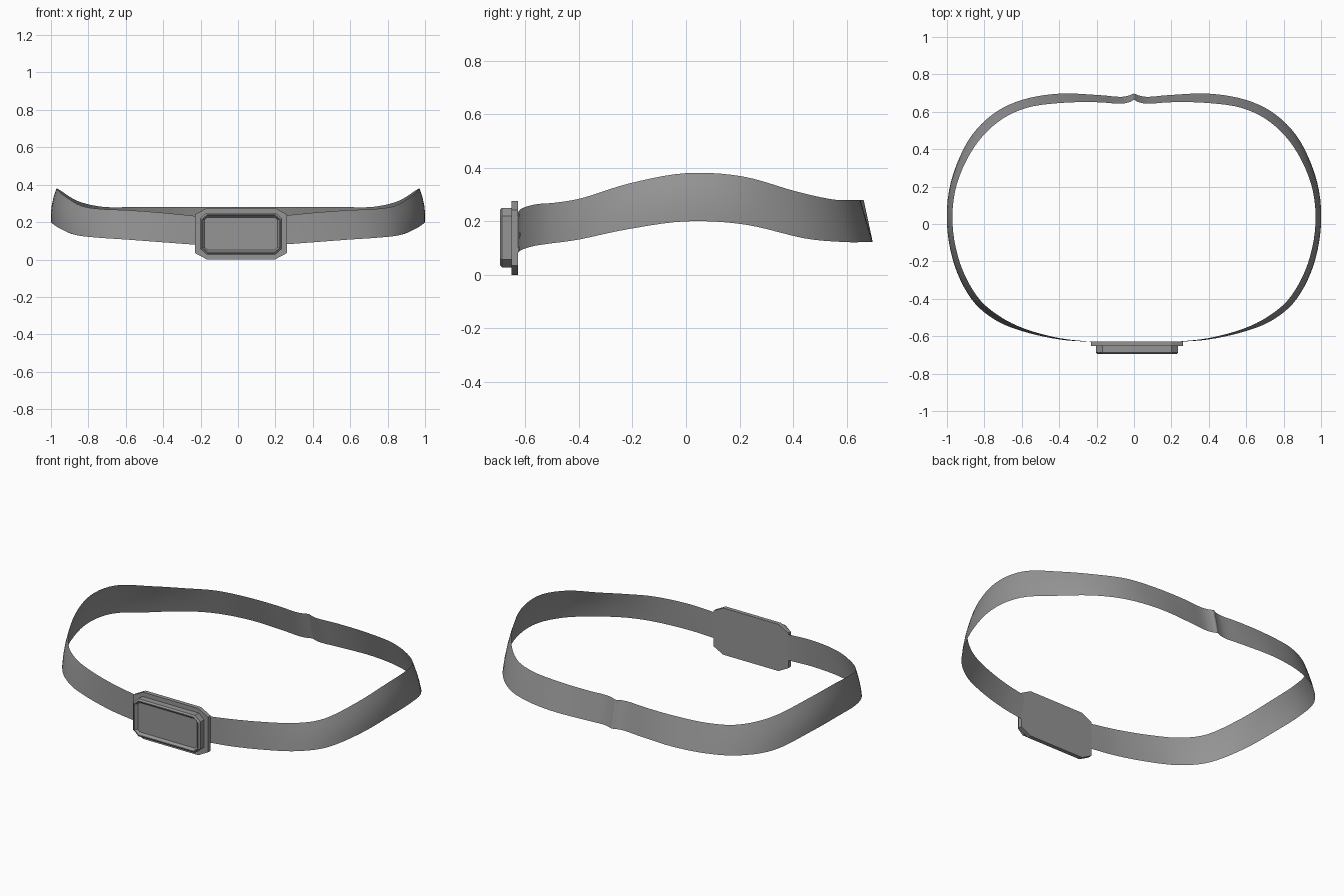
import bpy, bmesh
from mathutils import Vector

if "Cube" in bpy.data.objects:
    bpy.data.objects.remove(bpy.data.objects["Cube"])

# Right half of the strap, front to back: lower edge xyz, upper edge xyz
STATIONS = [
    (0.20, -0.632, 0.077, 0.20, -0.632, 0.230),
    (0.40, -0.617, 0.092, 0.40, -0.610, 0.250),
    (0.60, -0.572, 0.107, 0.59, -0.558, 0.264),
    (0.75, -0.508, 0.117, 0.73, -0.486, 0.270),
    (0.87, -0.400, 0.132, 0.84, -0.385, 0.288),
    (0.96, -0.220, 0.170, 0.93, -0.210, 0.342),
    (1.00, 0.000, 0.200, 0.970, 0.000, 0.380),
    (0.98, 0.220, 0.188, 0.948, 0.210, 0.368),
    (0.89, 0.440, 0.137, 0.855, 0.410, 0.312),
    (0.76, 0.583, 0.123, 0.725, 0.547, 0.282),
    (0.60, 0.663, 0.122, 0.57, 0.622, 0.280),
    (0.40, 0.697, 0.122, 0.38, 0.648, 0.280),
    (0.20, 0.690, 0.122, 0.20, 0.651, 0.280),
    (0.08, 0.680, 0.122, 0.08, 0.643, 0.280),
    (0.03, 0.686, 0.122, 0.03, 0.650, 0.280),
    (0.00, 0.698, 0.122, 0.00, 0.664, 0.280),
]

# Dark grey for every part
dark = bpy.data.materials.new("dark_grey")
dark.diffuse_color = (0.3, 0.3, 0.3, 1)
dark.use_nodes = True
dark.node_tree.nodes["Principled BSDF"].inputs["Base Color"].default_value = dark.diffuse_color


def smooth_rows(rows, steps):
    """Catmull-Rom interpolation through the stations."""
    p = [Vector(r) for r in rows]
    p = [2 * p[0] - p[1]] + p + [2 * p[-1] - p[-2]]
    out = []
    for i in range(1, len(p) - 2):
        a, b, c, d = p[i - 1:i + 3]
        for k in range(steps):
            t = k / steps
            out.append(0.5 * (2 * b + (c - a) * t + (2 * a - 5 * b + 4 * c - d) * t ** 2
                              + (3 * b - a - 3 * c + d) * t ** 3))
    return out + [p[-2]]


def finish(bm, name):
    bmesh.ops.recalc_face_normals(bm, faces=bm.faces)
    mesh = bpy.data.meshes.new(name)
    bm.to_mesh(mesh)
    bm.free()
    mesh.materials.append(dark)
    obj = bpy.data.objects.new(name, mesh)
    bpy.context.collection.objects.link(obj)
    return obj


# Strap: thin ribbon with a slight bulge at the hips, mirrored left to right
ACROSS = 4
bm = bmesh.new()
grid = []
for r in smooth_rows(STATIONS, 5):
    low, up = Vector(r[:3]), Vector(r[3:])
    line = []
    for j in range(ACROSS + 1):
        t = j / ACROSS
        co = low.lerp(up, t)
        co.x *= 1 + 0.04 * t * (1 - t) * co.x ** 2
        line.append(bm.verts.new(co))
    grid.append(line)
for a, b in zip(grid, grid[1:]):
    for j in range(ACROSS):
        bm.faces.new((a[j], b[j], b[j + 1], a[j + 1]))
strap = finish(bm, "strap")
for f in strap.data.polygons:
    f.use_smooth = True
mirror = strap.modifiers.new("mirror", 'MIRROR')
mirror.use_axis[0] = True
mirror.use_clip = True


def octagon_loft(name, cx, cz, rings):
    """Chamfered rectangles (half width, half height, cut x, cut z, y) joined and capped."""
    bm = bmesh.new()
    loops = []
    for w, h, cw, ch, y in rings:
        pts = [(w, -h + ch), (w, h - ch), (w - cw, h), (-w + cw, h),
               (-w, h - ch), (-w, -h + ch), (-w + cw, -h), (w - cw, -h)]
        loops.append([bm.verts.new((cx + x, y, cz + z)) for x, z in pts])
    for a, b in zip(loops, loops[1:]):
        for i in range(8):
            k = (i + 1) % 8
            bm.faces.new((a[i], a[k], b[k], b[i]))
    bm.faces.new(loops[0])
    bm.faces.new(loops[-1])
    return finish(bm, name)


# Buckle: backing plate and raised frame with a recessed face
octagon_loft("buckle_plate", 0.016, 0.138, [
    (0.245, 0.138, 0.064, 0.034, -0.628),
    (0.245, 0.138, 0.064, 0.034, -0.652),
])
octagon_loft("buckle_frame", 0.016, 0.139, [
    (0.219, 0.111, 0.034, 0.030, -0.645),
    (0.219, 0.111, 0.034, 0.030, -0.688),
    (0.211, 0.103, 0.032, 0.028, -0.696),
    (0.206, 0.098, 0.026, 0.022, -0.696),
    (0.194, 0.087, 0.014, 0.012, -0.682),
])
